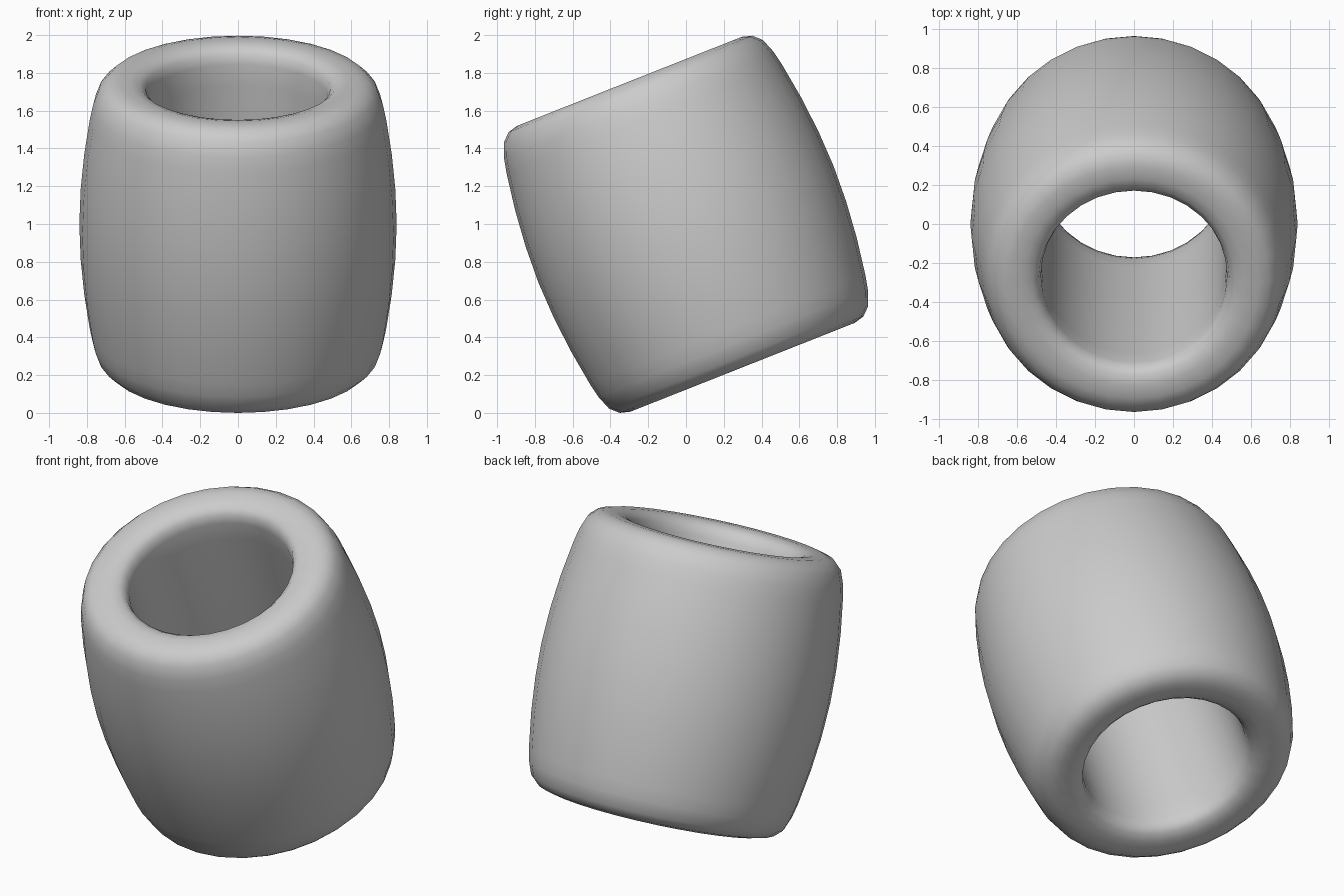
import bpy, bmesh, math
from mathutils import Matrix

if "Cube" in bpy.data.objects:
    bpy.data.objects.remove(bpy.data.objects["Cube"])

SEGMENTS = 32
TILT = math.radians(21.6)

# Upper half of the wall profile (radius, height), from outer belly over the rim into the bore
upper = [(0.84, 0.0), (0.833, 0.2), (0.814, 0.4), (0.784, 0.6), (0.767, 0.68),
         (0.738, 0.757), (0.694, 0.799), (0.64, 0.814), (0.57, 0.814),
         (0.52, 0.80), (0.49, 0.772), (0.478, 0.72), (0.475, 0.6), (0.475, 0.0)]
# Mirror for the lower half to close the loop
profile = upper + [(r, -h) for r, h in reversed(upper[1:-1])]

# Revolve the profile into a barrel-shaped tube
bm = bmesh.new()
rings = []
for i in range(SEGMENTS):
    a = 2 * math.pi * i / SEGMENTS
    rings.append([bm.verts.new((r * math.cos(a), r * math.sin(a), h)) for r, h in profile])
n = len(profile)
for i in range(SEGMENTS):
    p, q = rings[i], rings[(i + 1) % SEGMENTS]
    for j in range(n):
        k = (j + 1) % n
        bm.faces.new((p[j], q[j], q[k], p[k]))
bmesh.ops.recalc_face_normals(bm, faces=bm.faces)

# Lean the tube towards the front and rest it on the ground
bm.transform(Matrix.Translation((0, 0, 1)) @ Matrix.Rotation(TILT, 4, 'X'))
low = min(v.co.z for v in bm.verts)
bm.transform(Matrix.Translation((0, 0, -low)))
for f in bm.faces:
    f.smooth = True

mesh = bpy.data.meshes.new("barrel_bead")
bm.to_mesh(mesh)
bm.free()
bead = bpy.data.objects.new("barrel_bead", mesh)
bpy.context.collection.objects.link(bead)
